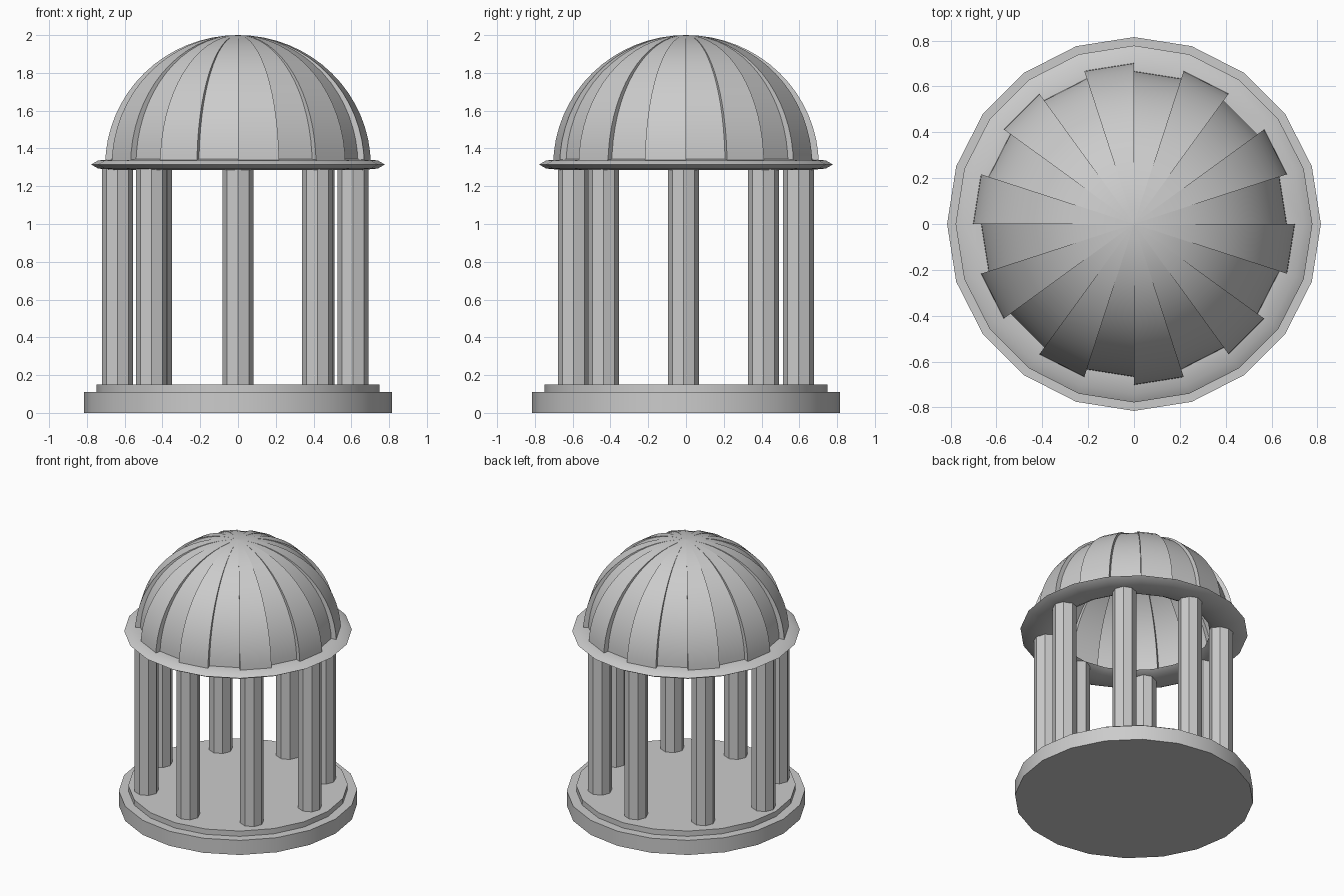
import bpy, bmesh
from math import sin, cos, pi

if "Cube" in bpy.data.objects:
    bpy.data.objects.remove(bpy.data.objects["Cube"])

SIDES = 20


def finish(name, bm):
    bmesh.ops.recalc_face_normals(bm, faces=bm.faces)
    mesh = bpy.data.meshes.new(name)
    bm.to_mesh(mesh)
    bm.free()
    ob = bpy.data.objects.new(name, mesh)
    bpy.context.collection.objects.link(ob)
    bpy.ops.object.select_all(action='DESELECT')
    ob.select_set(True)
    bpy.context.view_layer.objects.active = ob
    bpy.ops.object.shade_smooth_by_angle(angle=pi / 6)
    return ob


def lathe(name, profile, sides, x=0, y=0, closed=False):
    """Revolve an (r, z) profile; open profiles get end caps."""
    bm = bmesh.new()
    rings = [[bm.verts.new((x + r * cos(2 * pi * i / sides),
                            y + r * sin(2 * pi * i / sides), z))
              for i in range(sides)] for r, z in profile]
    pairs = list(zip(rings, rings[1:]))
    if closed:
        pairs.append((rings[-1], rings[0]))
    else:
        bm.faces.new(rings[0])
        bm.faces.new(rings[-1])
    for a, b in pairs:
        for i in range(sides):
            j = (i + 1) % sides
            bm.faces.new((a[i], a[j], b[j], b[i]))
    return finish(name, bm)


# Stepped round base
lathe("base", [(0.815, 0), (0.815, 0.11), (0.75, 0.11), (0.75, 0.15)], SIDES)

# Columns, slightly irregular in placement
spots = [(-0.638, -0.013), (0.608, -0.013), (0, -0.595), (0, 0.595),
         (-0.458, -0.436), (0.42, -0.436), (-0.432, 0.41), (0.43, 0.41)]
for n, (x, y) in enumerate(spots, 1):
    lathe(f"column_{n}", [(0.082, 0.14), (0.082, 1.31)], 8, x, y)

# Flattened ring on top of the columns
ring = [(0.65 + 0.128 * cos(k * pi / 4), 1.315 + 0.03 * sin(k * pi / 4))
        for k in range(8)]
lathe("ring", ring, SIDES, closed=True)

# Dome of alternating outer and inner panels joined by step walls
bm = bmesh.new()
ROWS, Z0, H = 16, 1.31, 0.69
top = bm.verts.new((0, 0, Z0 + H))


def meridian(i, radius):
    a = 2 * pi * i / SIDES
    pts = []
    for k in range(ROWS):
        t = k / ROWS * pi / 2
        r = radius * cos(t)
        pts.append(bm.verts.new((r * cos(a), r * sin(a), Z0 + H * sin(t))))
    return pts + [top]


def strip(p, q):
    for k in range(ROWS):
        vs = (p[k], q[k], q[k + 1], p[k + 1])
        bm.faces.new(vs[:3] if k == ROWS - 1 else vs)


outer = [meridian(i, 0.703) for i in range(SIDES)]
inner = [meridian(i, 0.668) for i in range(SIDES)]
for i in range(SIDES):
    side = outer if i % 2 else inner
    strip(side[i], side[(i + 1) % SIDES])
    strip(outer[i], inner[i])
finish("dome", bm)
